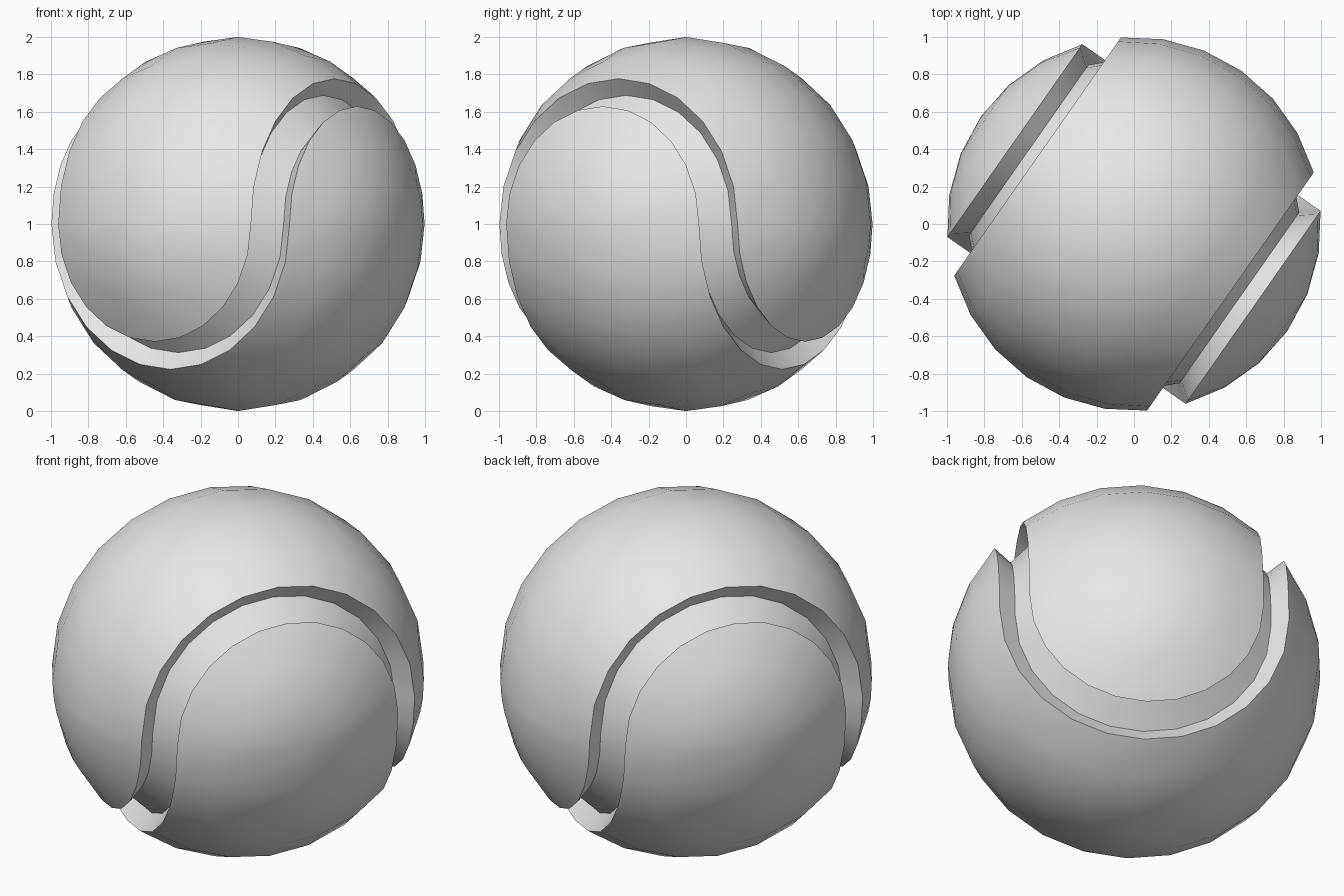
import bpy, bmesh
from math import radians, sin, cos, pi
from mathutils import Matrix, Vector

cube = bpy.data.objects.get("Cube")
if cube:
    bpy.data.objects.remove(cube)

CAP = 39          # angular radius of each round panel end, degrees
STEPS = 3         # profile segments across a panel end
SWEEP = 12        # segments round each half turn
FLOOR = 0.885     # radius of the groove floor

mat = bpy.data.materials.new("ball_grey")
mat.use_nodes = True
grey = (0.8, 0.8, 0.8, 1)
mat.diffuse_color = grey
mat.node_tree.nodes["Principled BSDF"].inputs["Base Color"].default_value = grey

# Profile from pole to pole: panel end, groove, panel waist, groove, panel end
cap = [(CAP * i / STEPS, 1) for i in range(STEPS + 1)]
groove = [(CAP, FLOOR), (90 - CAP, FLOOR)]
waist = [(90 + CAP * i / STEPS - 0, 1) for i in range(-STEPS, STEPS + 1)]
mirrored = [(180 - a, r) for a, r in reversed(cap + groove)]
profile = cap + groove + waist + mirrored


def half_ball(bm, turn):
    """Sweep the profile half a turn over the x axis, then place it."""
    rings = []
    for j in range(SWEEP + 1):
        phi = pi * j / SWEEP
        ring = []
        for angle, r in profile:
            t = radians(angle)
            p = Vector((cos(t), sin(t) * cos(phi), sin(t) * sin(phi))) * r
            ring.append(bm.verts.new(turn @ p))
        rings.append(ring)
    for a, b in zip(rings, rings[1:]):
        for i in range(len(profile) - 1):
            bm.faces.new((a[i], a[i + 1], b[i + 1], b[i]))


# The lower half is the upper half flipped about the diagonal through the seam
bm = bmesh.new()
upper = Matrix.Rotation(radians(-35), 3, 'Z')
diagonal = Vector((cos(radians(10)), sin(radians(10)), 0))
half_ball(bm, upper)
half_ball(bm, Matrix.Rotation(pi, 3, diagonal) @ upper)
bmesh.ops.remove_doubles(bm, verts=bm.verts, dist=0.0005)
bmesh.ops.recalc_face_normals(bm, faces=bm.faces)
bmesh.ops.translate(bm, verts=bm.verts, vec=(0, 0, 1))

mesh = bpy.data.meshes.new("grooved_ball")
bm.to_mesh(mesh)
bm.free()
mesh.materials.append(mat)
ball = bpy.data.objects.new("grooved_ball", mesh)
bpy.context.collection.objects.link(ball)

# Smooth panels with crisp groove edges
bpy.ops.object.select_all(action='DESELECT')
ball.select_set(True)
bpy.context.view_layer.objects.active = ball
bpy.ops.object.shade_smooth_by_angle(angle=radians(35))
